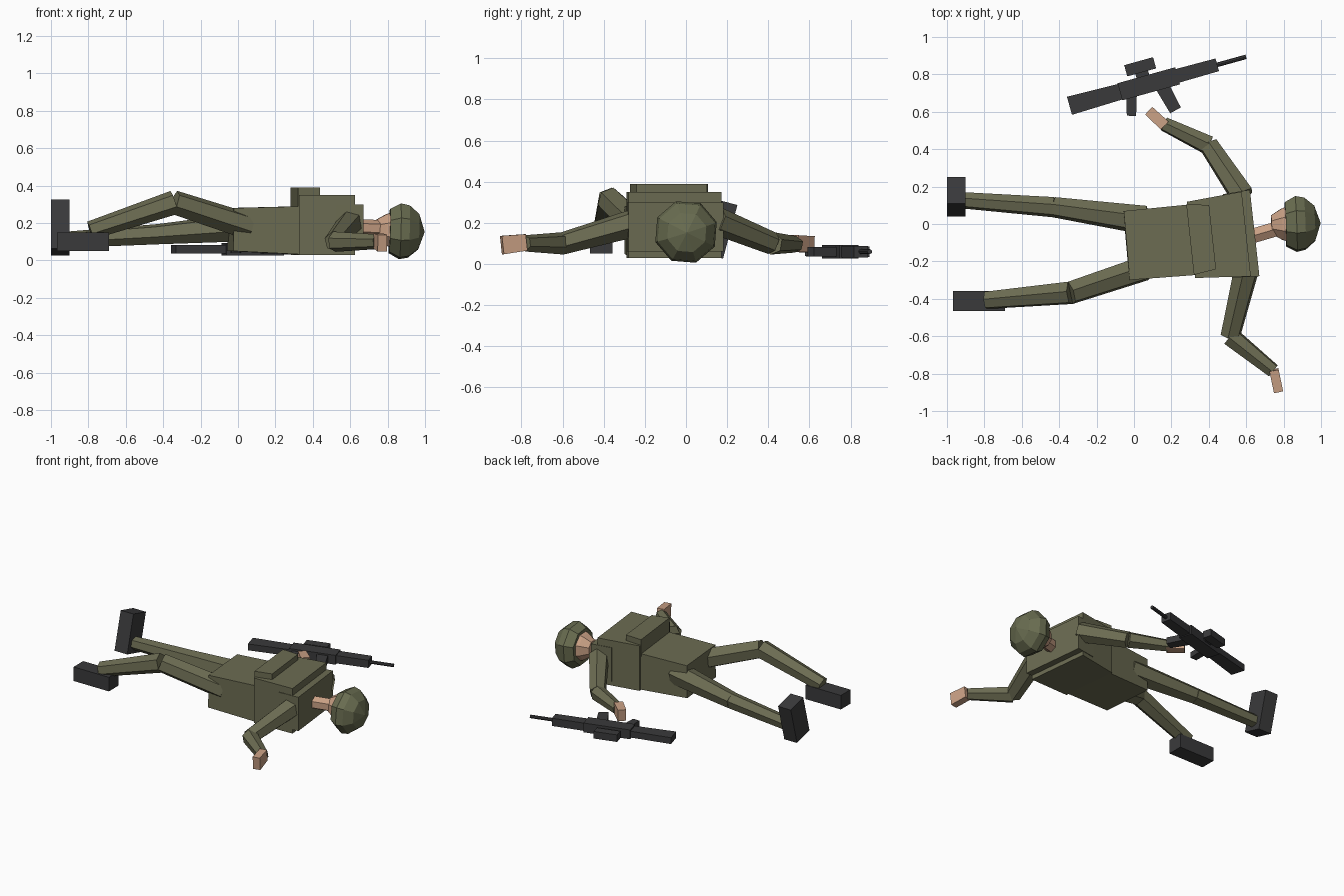
import bpy, bmesh, math
from mathutils import Matrix, Vector

cube = bpy.data.objects.get("Cube")
if cube:
    bpy.data.objects.remove(cube)


def material(name, rgb):
    m = bpy.data.materials.new(name)
    m.use_nodes = True
    m.diffuse_color = (*rgb, 1)
    m.node_tree.nodes["Principled BSDF"].inputs["Base Color"].default_value = (*rgb, 1)
    return m


OLIVE = material("olive cloth", (0.15, 0.15, 0.085))
HELMET = material("helmet green", (0.14, 0.15, 0.08))
SKIN = material("skin", (0.58, 0.35, 0.23))
BLACK = material("black", (0.042, 0.042, 0.044))


def frame(p, q, roll):
    """Matrix at p: local z runs towards q, local y points up."""
    axis = (q - p).normalized()
    side = Vector((0, 0, 1)).cross(axis).normalized()
    up = axis.cross(side)
    rot = Matrix((side, up, axis)).transposed().to_4x4()
    return Matrix.Translation(p) @ rot @ Matrix.Rotation(math.radians(roll), 4, "Z")


def finish(name, bm, mat):
    bmesh.ops.remove_doubles(bm, verts=bm.verts, dist=0.0005)
    bmesh.ops.recalc_face_normals(bm, faces=bm.faces)
    mesh = bpy.data.meshes.new(name)
    bm.to_mesh(mesh)
    bm.free()
    mesh.materials.append(mat)
    bpy.context.collection.objects.link(bpy.data.objects.new(name, mesh))


def loft(name, p, q, rings, mat, roll):
    """Skin a list of (fraction along p-q, outline points)."""
    p, q = Vector(p), Vector(q)
    m, length = frame(p, q, roll), (q - p).length
    bm = bmesh.new()
    loops = [[bm.verts.new(m @ Vector((x, y, t * length))) for x, y in pts]
             for t, pts in rings]
    n = len(loops[0])
    for a, b in zip(loops, loops[1:]):
        for i in range(n):
            j = (i + 1) % n
            bm.faces.new((a[i], a[j], b[j], b[i]))
    bm.faces.new(loops[0])
    bm.faces.new(loops[-1])
    finish(name, bm, mat)


def tube(name, p, q, profile, mat, sides=6, roll=0):
    step = math.tau / sides
    rings = [(t, [(r * math.sin(i * step), r * math.cos(i * step)) for i in range(sides)])
             for t, r in profile]
    loft(name, p, q, rings, mat, roll)


def box(name, p, q, start, end, mat, roll=0):
    corners = ((-.5, -.5), (.5, -.5), (.5, .5), (-.5, .5))
    rings = [(t, [(x * w, y * h) for x, y in corners]) for t, (w, h) in ((0, start), (1, end))]
    loft(name, p, q, rings, mat, roll)


def limb(name, joints, radii, mat, roll=0):
    for part, a, b, r, s in zip(("upper", "lower"), joints, joints[1:], radii, radii[1:]):
        tube(f"{name}_{part}", a, b, [(0, r), (1, s)], mat, roll=roll)


# Torso
box("lower_torso", (-.04, -.115, .165), (.36, -.08, .16), (.37, .23), (.38, .26), OLIVE)
box("vest", (.305, -.085, .19), (.6, -.053, .19), (.41, .32), (.455, .32), OLIVE)
box("shoulder_block", (.5, -.064, .18), (.645, -.048, .18), (.45, .24), (.465, .24), OLIVE)
box("chest_pouch", (.3, -.083, .33), (.42, -.07, .33), (.38, .12), (.345, .12), OLIVE)

# Head and helmet
tube("neck", (.63, -.065, .175), (.8, -.015, .17), [(0, .045), (1, .045)], SKIN)
tube("head", (.735, -.005, .165), (.92, .005, .16),
     [(0, .055), (.3, .09), (.6, .11), (1, .08)], SKIN, 8, 22.5)
tube("helmet", (.81, -.002, .157), (.998, .005, .152),
     [(0, .125), (.3, .157), (.55, .147), (.83, .1), (1, 0)], HELMET, 8, 18)

# Legs and boots
limb("left_leg", [(.06, .02, .18), (-.43, .09, .14), (-.92, .127, .11)],
     (.08, .056, .045), OLIVE, 15)
limb("right_leg", [(.06, -.235, .18), (-.34, -.368, .31), (-.79, -.408, .16)],
     (.072, .065, .05), OLIVE, 8)
box("left_boot", (-.9, .145, .175), (-1, .145, .175), (.145, .27), (.145, .27), BLACK, 15)
box("right_boot", (-.69, -.412, .1), (-.968, -.412, .1), (.108, .1), (.108, .1), BLACK)

# Arms and hands
limb("left_arm", [(.58, .15, .21), (.4, .42, .1), (.16, .535, .095)],
     (.068, .055, .04), OLIVE, 10)
limb("right_arm", [(.6, -.25, .2), (.515, -.6, .1), (.745, -.785, .1)],
     (.07, .055, .04), OLIVE, 10)
box("left_hand", (.165, .525, .1), (.08, .605, .095), (.06, .08), (.055, .08), SKIN)
box("right_hand", (.748, -.78, .105), (.772, -.895, .092), (.05, .08), (.05, .09), SKIN)

# Rifle, laid flat: distance along the barrel line and offset across it
GUN = Matrix.Translation((-.345, .632, .06)) @ Matrix.Rotation(math.radians(15.5), 4, "Z")


def gun_part(name, a, b, start, end):
    box(name, GUN @ Vector((*a, 0)), GUN @ Vector((*b, 0)), start, end, BLACK)


gun_part("rifle_stock", (0, 0), (.3, 0), (.1, .045), (.085, .045))
gun_part("rifle_receiver", (.28, 0), (.6, 0), (.095, .066), (.095, .066))
gun_part("rifle_handguard", (.6, 0), (.82, 0), (.075, .055), (.07, .055))
gun_part("rifle_scope", (.34, .1), (.5, .1), (.062, .05), (.062, .05))
gun_part("rifle_scope_mount", (.42, .03), (.42, .09), (.07, .03), (.07, .03))
gun_part("rifle_grip", (.34, -.02), (.305, -.14), (.055, .04), (.05, .04))
gun_part("rifle_magazine", (.505, -.03), (.54, -.175), (.075, .045), (.065, .045))
tube("rifle_barrel", GUN @ Vector((.8, 0, 0)), GUN @ Vector((.98, 0, 0)),
     [(0, .012), (1, .012)], BLACK, 8)
